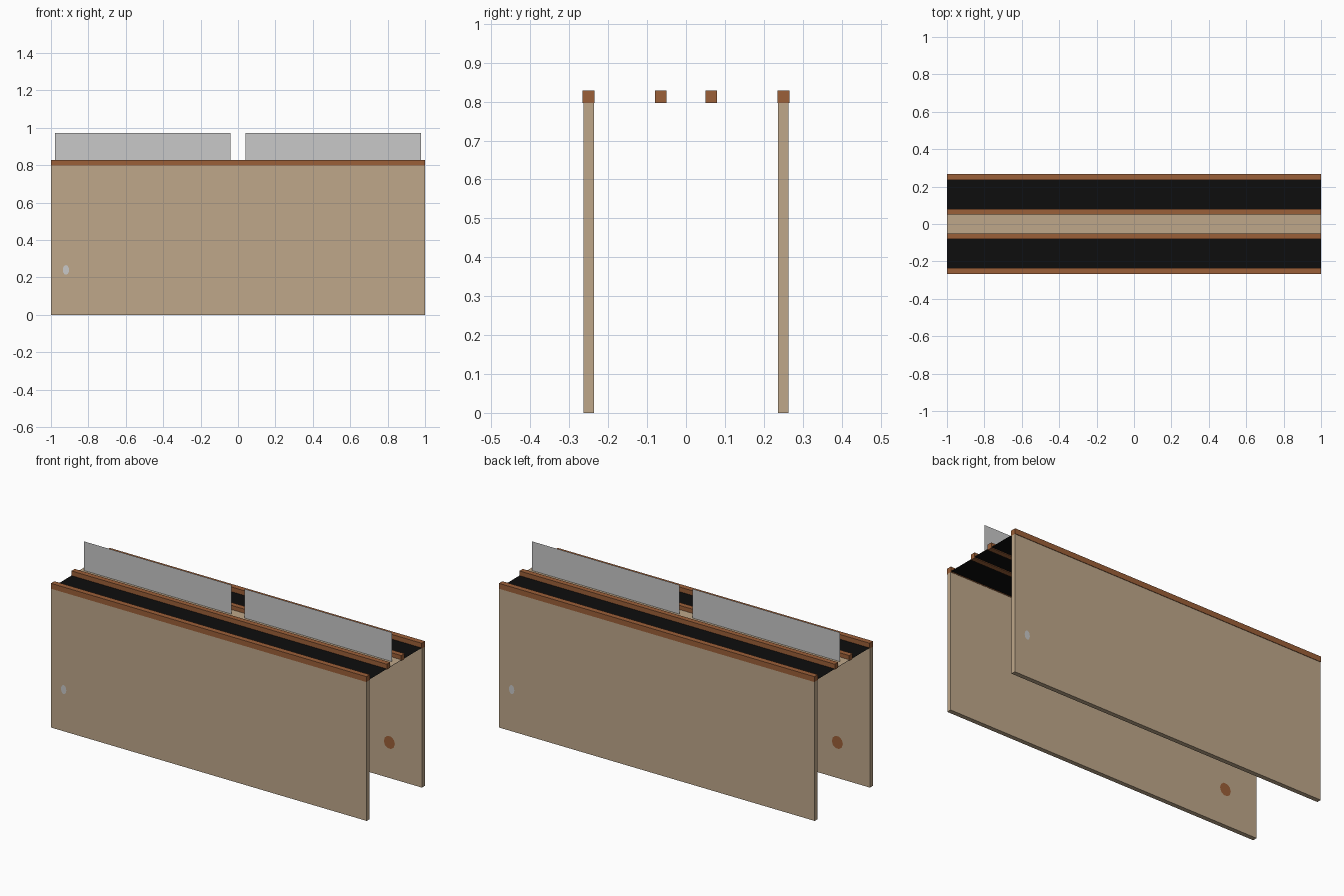
import bpy, bmesh, math
from mathutils import Vector

if "Cube" in bpy.data.objects:
    bpy.data.objects.remove(bpy.data.objects["Cube"])


def mat(name, r, g, b):
    m = bpy.data.materials.new(name)
    m.diffuse_color = (r, g, b, 1)
    m.use_nodes = True
    m.node_tree.nodes["Principled BSDF"].inputs["Base Color"].default_value = m.diffuse_color
    return m


TAN = mat("tan board", 0.52, 0.39, 0.255)
BROWN = mat("brown wood", 0.33, 0.115, 0.04)
BLACK = mat("black sheet", 0.004, 0.004, 0.004)
GREY = mat("light grey", 0.58, 0.58, 0.58)


def finish(name, bm, m):
    me = bpy.data.meshes.new(name)
    bm.to_mesh(me)
    bm.free()
    me.materials.append(m)
    ob = bpy.data.objects.new(name, me)
    bpy.context.collection.objects.link(ob)
    return ob


def box(name, lo, hi, m):
    bm = bmesh.new()
    bmesh.ops.create_cube(bm, size=1)
    for v in bm.verts:
        v.co = Vector([l + (c + 0.5) * (h - l) for c, l, h in zip(v.co, lo, hi)])
    return finish(name, bm, m)


def sheet(name, corners, m):
    bm = bmesh.new()
    bm.faces.new([bm.verts.new(c) for c in corners])
    return finish(name, bm, m)


def disc(name, x, y, z, rx, rz, facing, m, n=12):
    # flat disc in the xz plane, facing -y or +y
    pts = [(x - facing * rx * math.cos(a), y, z + rz * math.sin(a))
           for a in (2 * math.pi * i / n for i in range(n))]
    return sheet(name, pts, m)


# the two sides are the same part turned half a turn about z
for s, side in ((-1, "front"), (1, "back")):
    # tall side board
    y0, y1 = sorted((s * 0.237, s * 0.263))
    box(side + "_board", (-1, y0, 0), (1, y1, 0.797), TAN)
    # outer and inner rails
    for a, b, kind in ((0.235, 0.266, "outer"), (0.05, 0.08, "inner")):
        y0, y1 = sorted((s * a, s * b))
        box(f"{side}_{kind}_rail", (-1, y0, 0.797), (1, y1, 0.828), BROWN)
    # small spots on the outer and inner faces of the board
    disc(side + "_outer_spot", s * 0.92, s * 0.265, 0.24, 0.017, 0.026, s, GREY)
    disc(side + "_inner_spot", s * 0.795, s * 0.235, 0.205, 0.035, 0.037, -s, BROWN, 10)

# black belt sheet under the rails, with a tan strip down the middle
for name, w, z, m in (("belt_sheet", 0.25, 0.801, BLACK),
                      ("middle_strip", 0.05, 0.804, TAN)):
    sheet(name, [(-1, -w, z), (1, -w, z), (1, w, z), (-1, w, z)], m)

# upright divider sheets along the centre line
for x0, x1, name in ((-0.978, -0.04, "left_divider"), (0.04, 0.978, "right_divider")):
    sheet(name, [(x0, 0, 0.806), (x1, 0, 0.806), (x1, 0, 0.973), (x0, 0, 0.973)], GREY)
